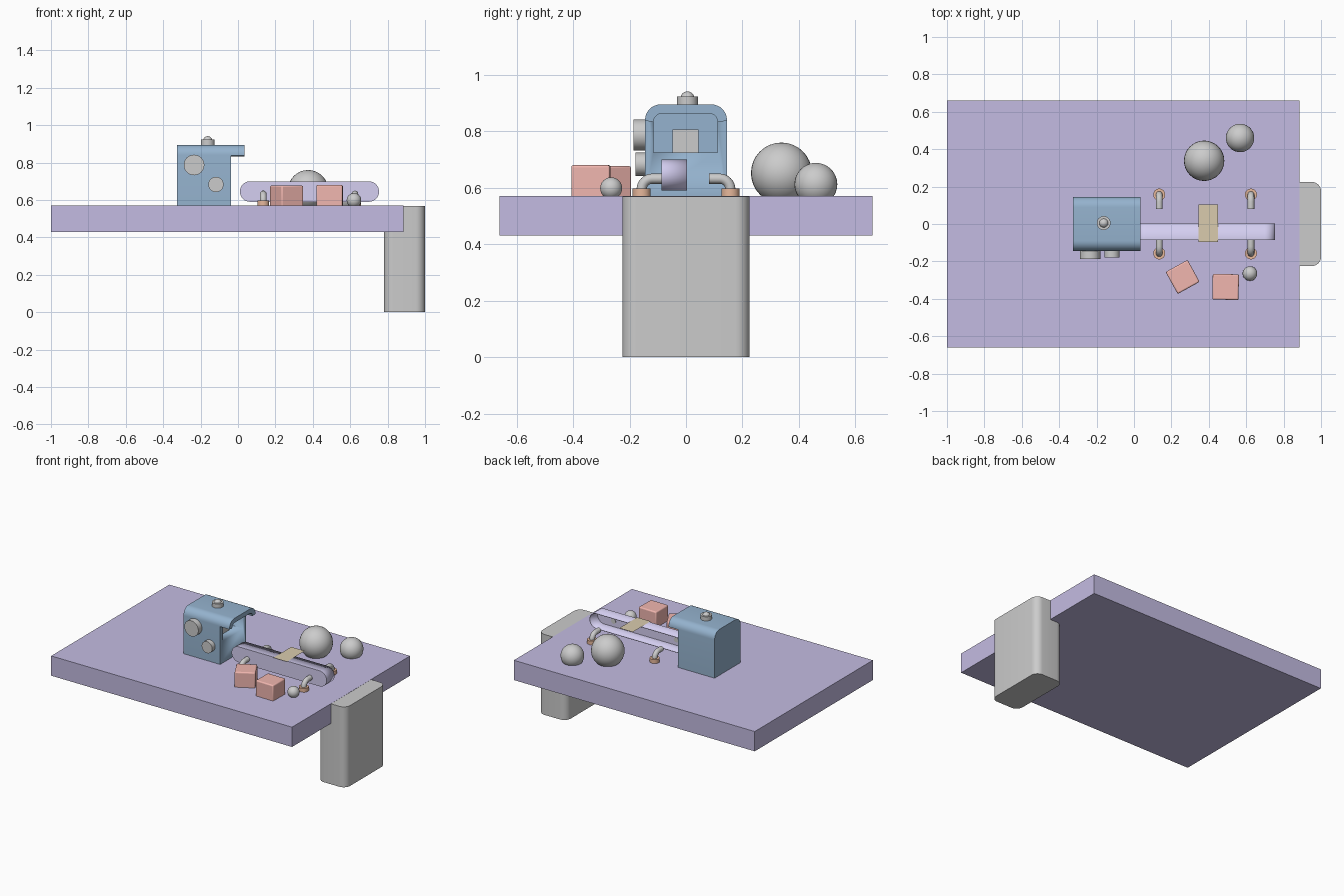
import bpy, bmesh
from math import pi, sin, cos, radians
from mathutils import Matrix

if "Cube" in bpy.data.objects:
    bpy.data.objects.remove(bpy.data.objects["Cube"])


def material(name, rgb):
    m = bpy.data.materials.new(name)
    m.diffuse_color = (*rgb, 1)
    m.use_nodes = True
    m.node_tree.nodes["Principled BSDF"].inputs["Base Color"].default_value = m.diffuse_color
    return m


PURPLE = material("slab_purple", (0.55, 0.50, 0.76))
LILAC = material("belt_lilac", (0.66, 0.62, 0.88))
BLUE = material("machine_blue", (0.30, 0.45, 0.62))
RED = material("crate_red", (0.88, 0.47, 0.43))
ORANGE = material("foot_orange", (0.80, 0.48, 0.33))
TAN = material("label_tan", (0.70, 0.60, 0.42))


def finish(name, bm, mat=None, smooth=True, bevel=0):
    bmesh.ops.recalc_face_normals(bm, faces=bm.faces)
    me = bpy.data.meshes.new(name)
    bm.to_mesh(me)
    bm.free()
    ob = bpy.data.objects.new(name, me)
    bpy.context.collection.objects.link(ob)
    if mat:
        me.materials.append(mat)
    if bevel:
        mod = ob.modifiers.new("bevel", "BEVEL")
        mod.width, mod.segments = bevel, 3
    if smooth:
        bpy.ops.object.select_all(action="DESELECT")
        ob.select_set(True)
        bpy.context.view_layer.objects.active = ob
        bpy.ops.object.shade_smooth_by_angle(angle=radians(35))
    return ob


def box(name, lo, hi, mat=None, turn=0, bevel=0):
    bm = bmesh.new()
    mid = [(a + b) / 2 for a, b in zip(lo, hi)]
    size = [b - a for a, b in zip(lo, hi)]
    bmesh.ops.create_cube(bm, size=1, matrix=Matrix.Translation(mid)
                          @ Matrix.Rotation(turn, 4, "Z") @ Matrix.Diagonal((*size, 1)))
    return finish(name, bm, mat, smooth=bevel > 0, bevel=bevel)


def prism(name, pts, place, a, b, mat=None):
    """Extrude a 2D outline; place(u, v, t) maps it into space for t = a..b."""
    bm = bmesh.new()
    rings = [[bm.verts.new(place(u, v, t)) for u, v in pts] for t in (a, b)]
    for r in rings:
        bm.faces.new(r)
    n = len(pts)
    for i in range(n):
        j = (i + 1) % n
        bm.faces.new((rings[0][i], rings[0][j], rings[1][j], rings[1][i]))
    return finish(name, bm, mat)


def along_x(u, v, t):
    return (t, u, v)


def along_z(u, v, t):
    return (u, v, t)


def arc(cu, cv, r, a0, a1, n=8):
    return [(cu + r * cos(radians(a0 + (a1 - a0) * i / n)),
             cv + r * sin(radians(a0 + (a1 - a0) * i / n))) for i in range(n + 1)]


def arch(u0, u1, v0, v1, r):
    return ([(u1, v0)] + arc(u1 - r, v1 - r, r, 0, 90)
            + arc(u0 + r, v1 - r, r, 90, 180) + [(u0, v0)])


def cylinder(name, at, r, h, axis="Z", mat=None):
    bm = bmesh.new()
    rot = Matrix.Rotation(pi / 2, 4, "X") if axis == "Y" else Matrix()
    bmesh.ops.create_cone(bm, cap_ends=True, segments=32, radius1=r, radius2=r, depth=h,
                          matrix=Matrix.Translation(at) @ rot)
    return finish(name, bm, mat)


def sphere(name, at, r):
    bm = bmesh.new()
    bmesh.ops.create_uvsphere(bm, u_segments=32, v_segments=16, radius=r,
                              matrix=Matrix.Translation(at))
    return finish(name, bm)


# Table slab and the rounded support block at its end
box("slab", (-1, -0.66, 0.43), (0.885, 0.66, 0.57), PURPLE)
R = 0.05
block = (arc(1 - R, 0.225 - R, R, 0, 90) + arc(0.78 + R, 0.225 - R, R, 90, 180)
         + arc(0.78 + R, -0.225 + R, R, 180, 270) + arc(1 - R, -0.225 + R, R, 270, 360))
prism("support_block", block, along_z, 0, 0.569)

# Machine housing with an arched recess
TOP = 0.57
housing = prism("machine_housing", arch(-0.145, 0.145, TOP, 0.895, 0.055), along_x,
                -0.325, -0.038, BLUE)
cutter = prism("recess_cutter", arch(-0.115, 0.112, 0.725, 0.863, 0.03), along_x,
               -0.20, 0.02, BLUE)
mod = housing.modifiers.new("recess", "BOOLEAN")
mod.object, mod.operation, mod.solver = cutter, "DIFFERENCE", "EXACT"
bpy.context.view_layer.objects.active = housing
bpy.ops.object.modifier_move_to_index(modifier="recess", index=0)
bpy.ops.object.modifier_apply(modifier="recess")
bpy.data.objects.remove(cutter)

# Hood over the recess, and the panel inside
hood = (arch(-0.145, 0.145, 0.837, 0.895, 0.055)
        + arch(-0.115, 0.112, 0.8329, 0.863, 0.03)[::-1])
prism("hood", hood, along_x, -0.038, 0.035, BLUE)
box("recess_panel", (-0.20, -0.048, 0.72), (-0.10, 0.044, 0.806))

# Dials on the side and button on top
cylinder("large_dial", (-0.235, -0.16, 0.787), 0.055, 0.052, "Y")
cylinder("small_dial", (-0.118, -0.157, 0.683), 0.041, 0.044, "Y")
cylinder("button_base", (-0.162, 0.005, 0.907), 0.037, 0.034)
sphere("button_dome", (-0.162, 0.005, 0.916), 0.025)

# Conveyor belt: a looped band closed on the front side only
loop = arc(0.699, 0.645, 0.055, -90, 90, 16) + arc(0.065, 0.645, 0.055, 90, 270, 16)
bm = bmesh.new()
front, back = ([bm.verts.new((u, y, v)) for u, v in loop] for y in (-0.086, 0.003))
for i in range(len(loop)):
    j = (i + 1) % len(loop)
    bm.faces.new((front[i], front[j], back[j], back[i]))
bm.faces.new(front)
belt = finish("conveyor_belt", bm, LILAC)
shell = belt.modifiers.new("shell", "SOLIDIFY")
shell.thickness, shell.offset = 0.004, -1

# Flat label lying across the belt
bm = bmesh.new()
bmesh.ops.create_grid(bm, x_segments=1, y_segments=1, size=0.5,
                      matrix=Matrix.Translation((0.397, 0.004, 0.7015))
                      @ Matrix.Diagonal((0.105, 0.2, 1, 1)))
finish("belt_label", bm, TAN, smooth=False)

# Four bent pipe legs on round feet
for x, end in ((0.135, "inner"), (0.625, "outer")):
    for s, side in ((-1, "front"), (1, "back")):
        cylinder(f"{end}_{side}_foot", (x, s * 0.157, 0.583), 0.032, 0.028, "Z", ORANGE)
        path = [(0.157, 0.575)] + arc(0.119, 0.594, 0.038, 0, 90) + [(0.081, 0.632)]
        cu = bpy.data.curves.new(f"{end}_{side}_pipe", "CURVE")
        cu.dimensions, cu.bevel_depth, cu.bevel_resolution = "3D", 0.018, 4
        cu.use_fill_caps = True
        sp = cu.splines.new("POLY")
        sp.points.add(len(path) - 1)
        for p, (y, z) in zip(sp.points, path):
            p.co = (x, s * y, z, 1)
        sp.use_smooth = True
        bpy.context.collection.objects.link(bpy.data.objects.new(cu.name, cu))

# Goods on the table: two crates and three balls
box("turned_crate", (0.193, -0.35, 0.545), (0.327, -0.216, 0.677), RED, radians(29), 0.008)
box("straight_crate", (0.42, -0.405, 0.545), (0.56, -0.268, 0.68), RED, radians(-1), 0.008)
for name, at, r in (("large_ball", (0.375, 0.338, 0.652), 0.108),
                    ("medium_ball", (0.567, 0.46, 0.612), 0.076),
                    ("small_ball", (0.62, -0.265, 0.598), 0.039)):
    sphere(name, at, r)
